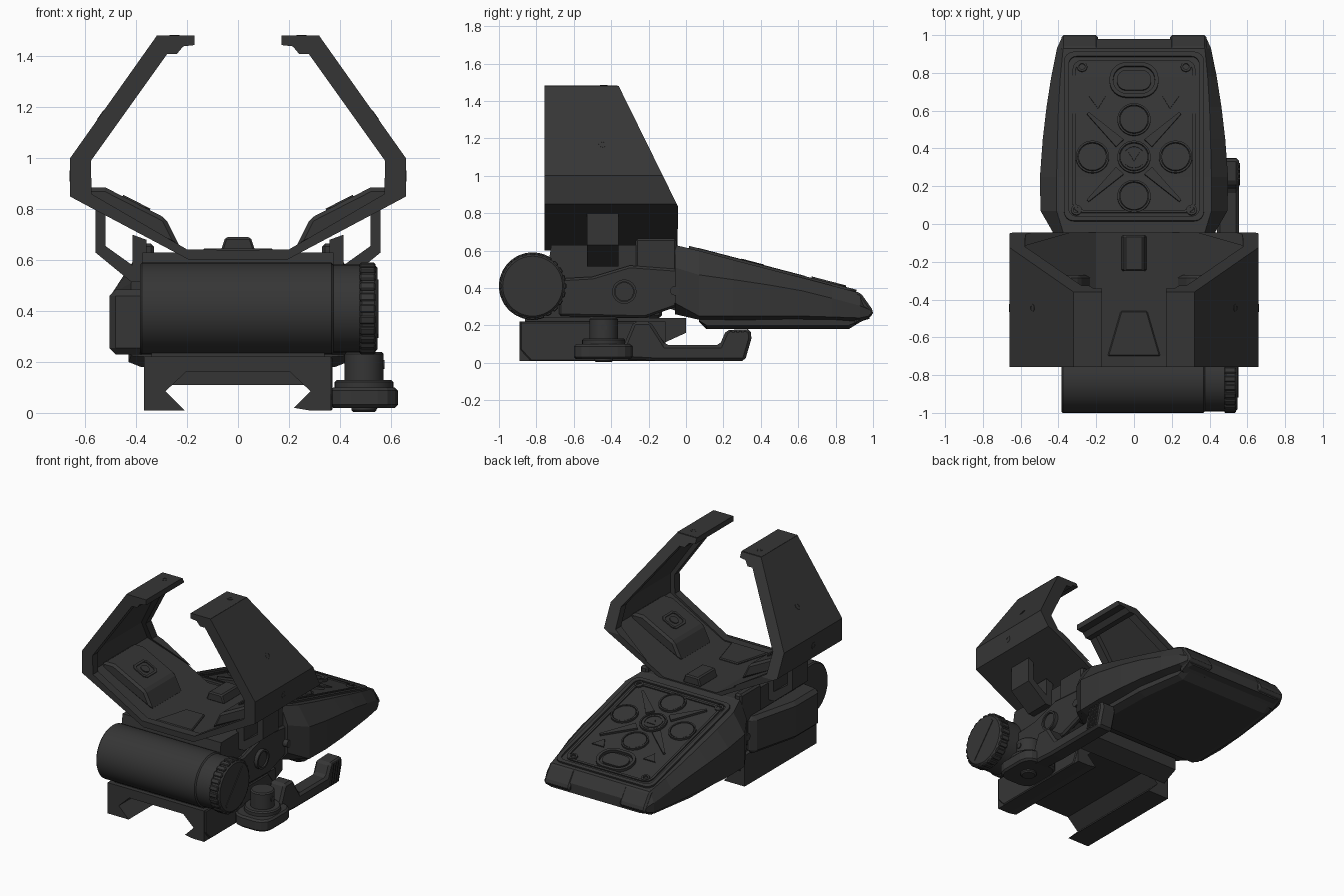
import bpy, bmesh, math
from mathutils import Matrix, Vector

if "Cube" in bpy.data.objects:
    bpy.data.objects.remove(bpy.data.objects["Cube"])

mat = bpy.data.materials.new("charcoal")
mat.diffuse_color = (0.036, 0.036, 0.036, 1)
mat.use_nodes = True
mat.node_tree.nodes["Principled BSDF"].inputs["Base Color"].default_value = mat.diffuse_color
AXES = {  # profile (u, v) + depth -> world
    'X': Matrix(((0, 0, 1, 0), (1, 0, 0, 0), (0, 1, 0, 0), (0, 0, 0, 1))),   # u=y v=z
    'Y': Matrix(((1, 0, 0, 0), (0, 0, 1, 0), (0, 1, 0, 0), (0, 0, 0, 1))),   # u=x v=z
    'Z': Matrix.Identity(4)}                                                 # u=x v=y
SLOPE = Matrix.Translation((0, 0, .617)) @ Matrix.Rotation(-math.atan(.262), 4, 'X')

def finish(name, bm, bevel=0, mirror=False, smooth=False):
    bmesh.ops.recalc_face_normals(bm, faces=bm.faces[:])
    me = bpy.data.meshes.new(name)
    bm.to_mesh(me)
    bm.free()
    me.materials.append(mat)
    ob = bpy.data.objects.new(name, me)
    bpy.context.collection.objects.link(ob)
    if bevel:
        b = ob.modifiers.new("bevel", 'BEVEL')
        b.width, b.segments, b.limit_method = bevel, 1, 'ANGLE'
        b.angle_limit = math.radians(35)
    if mirror:
        ob.modifiers.new("mirror", 'MIRROR')
    if smooth:
        bpy.ops.object.select_all(action='DESELECT')
        ob.select_set(True)
        bpy.context.view_layer.objects.active = ob
        bpy.ops.object.shade_smooth_by_angle(angle=math.radians(30))
    return ob

def prism(name, pts, axis, a, b, cuts=(), **kw):
    """Closed profile between depths a and b, then sliced by planes."""
    m = AXES[axis] if isinstance(axis, str) else axis
    bm = bmesh.new()
    p, q = [[bm.verts.new(m @ Vector((u, v, h))) for u, v in pts] for h in (a, b)]
    bm.faces.new(p)
    bm.faces.new(q)
    for i in range(len(pts)):
        j = (i + 1) % len(pts)
        bm.faces.new((p[i], p[j], q[j], q[i]))
    for co, no in cuts:
        r = bmesh.ops.bisect_plane(bm, geom=bm.verts[:] + bm.edges[:] + bm.faces[:],
                                   plane_co=co, plane_no=no, clear_outer=True)
        bmesh.ops.edgenet_fill(bm, edges=[g for g in r['geom_cut'] if isinstance(g, bmesh.types.BMEdge)])
    return finish(name, bm, **kw)

def circle(cx, cy, r, n=32):
    return [(cx + r * math.cos(2 * math.pi * i / n), cy + r * math.sin(2 * math.pi * i / n)) for i in range(n)]

def rect(x0, y0, x1, y1, c=0, n=1):
    """Rectangle with corners of radius c, n segments each."""
    if not c:
        return [(x0, y0), (x1, y0), (x1, y1), (x0, y1)]
    corners = ((x1 - c, y1 - c), (x0 + c, y1 - c), (x0 + c, y0 + c), (x1 - c, y0 + c))
    return [(x + c * math.cos(math.pi / 2 * (k + i / n)), y + c * math.sin(math.pi / 2 * (k + i / n)))
            for k, (x, y) in enumerate(corners) for i in range(n + 1)]

def ring(name, outer, inner, m, a, b, **kw):
    bm = bmesh.new()
    loops = [[bm.verts.new(m @ Vector((u, v, h))) for u, v in p] for p, h in
             ((outer, a), (outer, b), (inner, b), (inner, a))]
    n = len(outer)
    for k in range(4):
        p, q = loops[k], loops[(k + 1) % 4]
        for i in range(n):
            bm.faces.new((p[i], p[(i + 1) % n], q[(i + 1) % n], q[i]))
    return finish(name, bm, **kw)

def loft(name, rows):
    """Rows: y, bottom half width, z bottom, half width, z low, z shoulder, top half width, z top."""
    bm = bmesh.new()
    loops = []
    for y, bw, zb, w, zl, zm, tw, zt in rows:
        half = [(bw, zb), (w, zl), (w, zm), (tw, zt)]
        loops.append([bm.verts.new((x, y, z)) for x, z in half + [(-x, z) for x, z in half[::-1]]])
    for p, q in zip(loops, loops[1:]):
        for i in range(8):
            bm.faces.new((p[i], p[(i + 1) % 8], q[(i + 1) % 8], q[i]))
    bm.faces.new(loops[0])
    bm.faces.new(loops[-1])
    return finish(name, bm)

# Tapered rear housing and its base plate
loft("rear_housing", [
    (-.06, .37, .26, .42, .32, .51, .37, .63), (.07, .42, .23, .495, .25, .47, .41, .599),
    (.25, .43, .23, .498, .25, .445, .41, .551), (.45, .42, .23, .483, .25, .415, .405, .499),
    (.62, .40, .23, .463, .25, .385, .40, .455), (.78, .38, .23, .438, .245, .345, .39, .413),
    (.93, .36, .22, .408, .24, .305, .375, .373), (.98, .34, .235, .385, .25, .285, .35, .30)])
loft("base_plate", [
    (.07, .36, .22, .42, .225, .235, .42, .24), (.11, .38, .18, .43, .20, .235, .43, .24),
    (.55, .37, .18, .42, .20, .235, .42, .24), (.87, .33, .18, .37, .20, .235, .37, .24),
    (.96, .32, .235, .36, .24, .25, .35, .26)])
prism("corner_bumper", [(.90, .383), (.935, .372), (1.0, .28), (1.0, .255), (.90, .20)], 'X', .19, .385,
      bevel=.012, mirror=True)

# Sloped control panel
ring("panel_border", rect(-.37, .015, .37, .94, .05, 4), rect(-.345, .04, .345, .915, .04, 4), SLOPE, -.005, .012)
ring("panel_inner_border", rect(-.325, .06, .325, .895, .05, 4), rect(-.31, .075, .31, .88, .045, 4), SLOPE, -.005, .008)
for x, y in ((0, .57), (-.22, .365), (.22, .365), (0, .15), (0, .365)):
    ring("button_rim", circle(x, y, .088), circle(x, y, .078), SLOPE, -.005, .014)
    prism("button", circle(x, y, .074), SLOPE, -.005, .012)
ring("centre_button_ring", circle(0, .365, .062), circle(0, .365, .054), SLOPE, .01, .017)
prism("centre_button_mark", [(-.03, .39), (.03, .39), (0, .34)], SLOPE, .01, .017)
ring("oval_rim", rect(-.13, .69, .13, .88, .09, 6), rect(-.11, .71, .11, .86, .072, 6), SLOPE, -.005, .02)
prism("oval_button", rect(-.09, .73, .09, .84, .05, 6), SLOPE, -.005, .014)
for sx in (-1, 1):
    for sy in (-1, 1):
        prism("panel_rib", [(sx * .055, .365 + sy * .095), (sx * .095, .365 + sy * .055),
                            (sx * .25, .365 + sy * .235), (sx * .24, .365 + sy * .245)], SLOPE, -.005, .014)
    for x, y in ((.275, .86), (.305, .075)):
        ring("panel_screw", circle(sx * x, y, .028, 16), circle(sx * x, y, .016, 16), SLOPE, -.005, .012)
    prism("panel_arrow", [(sx * .15, .70), (sx * .24, .70), (sx * .19, .63)], SLOPE, -.005, .008)

# Central body under the hood
prism("body", [(-.78, .24), (-.2, .24), (-.12, .30), (.0, .26), (.0, .60), (-.05, .63), (-.72, .63)], 'X', -.375, .375)
prism("hinge_block", rect(-.27, .45, -.05, .665), 'X', .33, .385, bevel=.012, mirror=True)
prism("side_cover", [(-.68, .25), (-.22, .24), (-.05, .30), (-.03, .50), (-.3, .52), (-.5, .46), (-.68, .45)],
      'X', .36, .40, bevel=.012)
prism("left_compartment", [(-.36, -.76), (-.505, -.74), (-.505, -.48), (-.42, -.14), (-.36, -.12)], 'Z', .23, .485, bevel=.025)
ring("side_dial_rim", circle(-.33, .38, .065), circle(-.33, .38, .052), AXES['X'], .38, .425)
prism("side_dial", circle(-.33, .38, .05), 'X', .38, .415)
prism("side_screw", circle(-.06, .385, .025, 16), 'X', .39, .432, mirror=True)

# Battery tube with knurled cap
prism("battery_tube", circle(-.82, .41, .18, 48), 'X', -.385, .375, bevel=.008, smooth=True)
prism("tube_collar", circle(-.82, .41, .172, 48), 'X', .37, .48, smooth=True)
prism("battery_cap", circle(-.82, .41, .172, 48), 'X', .475, .548, bevel=.012, smooth=True)
for i in range(24):
    m = Matrix.Translation((0, -.82, .41)) @ Matrix.Rotation(2 * math.pi * i / 24, 4, 'X') @ AXES['X']
    prism("cap_knurl", rect(-.016, .16, .016, .180), m, .478, .54, bevel=.005)
m = Matrix.Translation((0, -.82, .41)) @ Matrix.Rotation(math.radians(50), 4, 'X') @ AXES['X']
prism("cap_slot", rect(-.14, -.012, .14, .012), m, .54, .552)

# Folding hood: thin shell, thicker rims, slanted rear edge
outer = [(0, .60), (.19, .60), (.66, .85), (.66, 1.0), (.32, 1.48), (.17, 1.48), (.17, 1.445)]
thick = outer + [(.215, 1.44), (.24, 1.41), (.278, 1.41), (.578, .99), (.575, .86), (.20, .642), (0, .64)]
thin = outer + [(.295, 1.445), (.61, .99), (.61, .86), (.20, .635), (0, .635)]
slant = Vector((0, .63, .31))
rear = (Vector((0, -.05, .85)), slant)
inner_rear = (Vector((0, -.11, .85)), -slant)
prism("hood_shell", thin, 'Y', -.755, -.045, cuts=[rear], mirror=True)
prism("hood_front_rim", thick, 'Y', -.757, -.70, mirror=True)
prism("hood_rear_rim", thick, 'Y', -.60, -.044, cuts=[rear, inner_rear], mirror=True)
prism("hood_tab", [(.17, 1.482), (.32, 1.482), (.278, 1.41), (.24, 1.41), (.215, 1.44), (.17, 1.445)],
      'Y', -.757, -.365, mirror=True)
prism("wing_boss", [(.225, .645), (.285, .765), (.52, .885), (.60, .885), (.62, .84)], 'Y', -.61, -.27,
      bevel=.015, mirror=True)
prism("centre_catch", [(-.07, .63), (.07, .63), (.05, .69), (-.05, .69)], 'Y', -.25, -.06, bevel=.008)
prism("front_pad", [(-.14, -.70), (.14, -.70), (.07, -.46), (-.07, -.46)], 'Z', .62, .646, bevel=.006)

# Open side brackets under the wings
prism("wing_bracket", [(.56, .81), (.56, .63), (.42, .515), (.36, .515), (.36, .68), (.415, .70), (.415, .58),
                       (.52, .655), (.52, .79)], 'Y', -.53, -.36, mirror=True)

# Screws and strips on the hood
boss = Matrix.Translation((.40, -.44, .824)) @ Matrix.Rotation(-math.atan(.51), 4, 'Y')
ring("boss_frame", rect(-.06, -.07, .06, .07, .02), rect(-.045, -.055, .045, .055, .015), boss, -.01, .006, mirror=True)
prism("boss_screw", circle(0, 0, .03, 16), boss, -.01, .006, mirror=True)
for z in (1.17, .93):
    n = Vector((.816, 0, .578)) if z > 1 else Vector((1, 0, 0))
    m = Matrix.Translation((.66 - .34 * max(0, z - 1) / .48, -.445, z)) @ n.to_track_quat('Z', 'Y').to_matrix().to_4x4()
    ring("wing_screw", circle(0, 0, .022, 16), circle(0, 0, .012, 16), m, -.01, .002, mirror=True)
ring("tab_screw", circle(.25, -.44, .02, 16), circle(.25, -.44, .011, 16), AXES['Z'], 1.47, 1.484, mirror=True)

# Rail clamp
rail = [(-.37, .222), (-.37, .01), (-.21, .01), (-.285, .085), (-.205, .16), (.205, .16), (.285, .085),
        (.22, .02), (.28, .01), (.365, .01), (.365, .222)]
prism("rail_clamp", rail, 'Y', -.89, -.11)
prism("rail_top_block", [(-.86, .165), (-.11, .165), (-.11, .11), (0, .16), (0, .24), (-.86, .24)], 'X', -.34, .34)
prism("clamp_jaw", [(-.885, .22), (-.885, .07), (-.83, .01), (-.15, .01), (-.11, .1), (-.2, .22)],
      'X', .33, .372, bevel=.006)

# Clamp knob and throw lever
prism("knob", rect(.362, -.60, .628, -.285, .08, 3), 'Z', .02, .10, bevel=.012)
for name, r, a, b in (("knob_base", .05, .003, .03), ("knob_step", .115, .09, .13), ("knob_post", .076, .12, .24)):
    prism(name, circle(.495, -.44, r, 40), 'Z', a, b, bevel=.008, smooth=True)
prism("knob_post_pin", circle(-.44, .19, .018, 16), 'X', .5, .575)
prism("lever_arm", [(-.33, .02), (-.33, .10), (-.28, .22), (-.19, .22), (-.11, .095), (.18, .095), (.215, .175),
                    (.345, .18), (.35, .13), (.315, .01), (-.15, .01)], 'X', .44, .555, bevel=.015)
for i in range(4):
    y = .235 + .025 * i
    prism("lever_grip_rib", [(y, .17), (y + .012, .17), (y - .018, .03), (y - .03, .03)], 'X', .55, .561)
